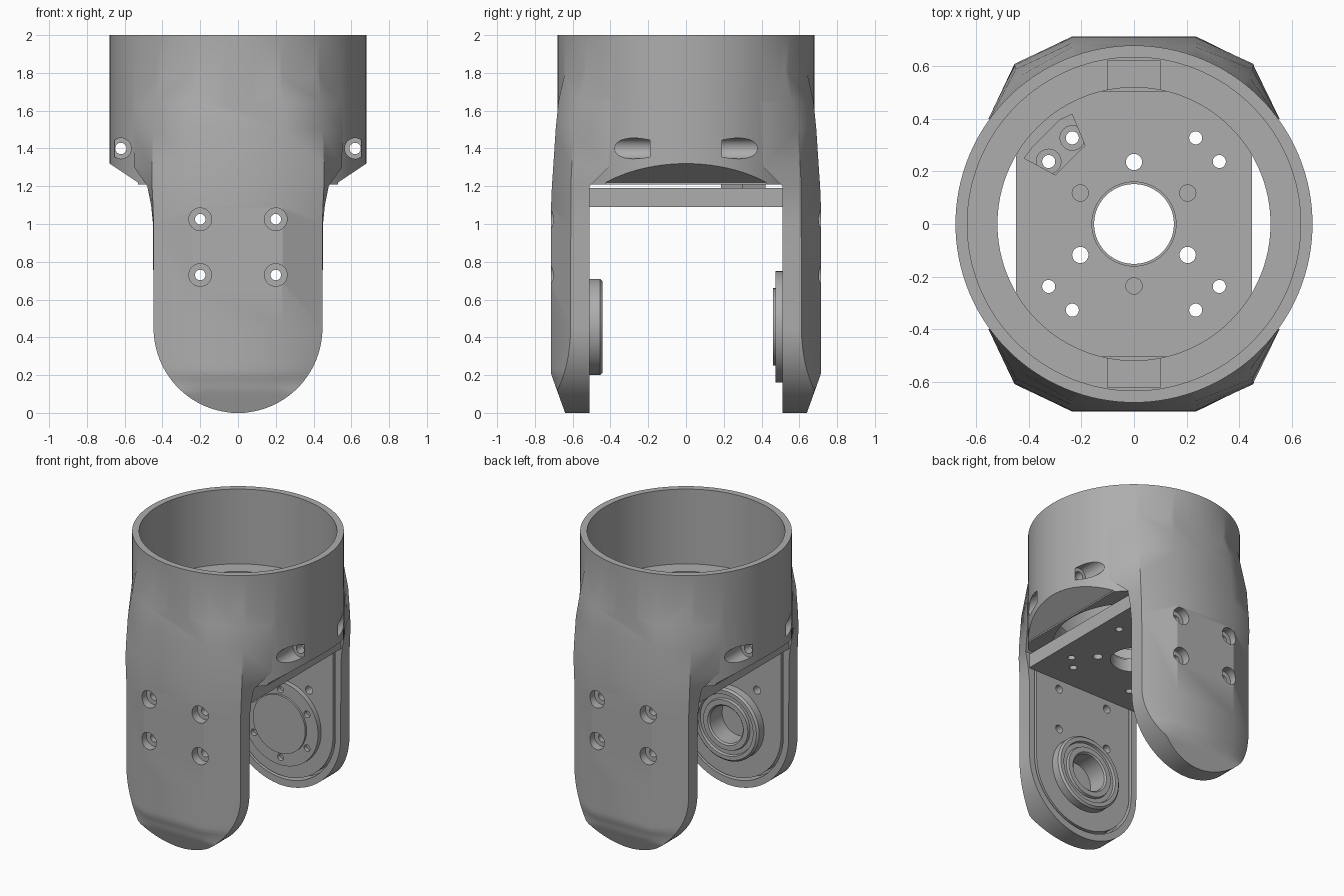
import bpy, bmesh, math
from mathutils import Vector

if "Cube" in bpy.data.objects:
    bpy.data.objects.remove(bpy.data.objects["Cube"])

grey = bpy.data.materials.new("cast_grey")
grey.diffuse_color = (0.42, 0.42, 0.42, 1)
grey.use_nodes = True
grey.node_tree.nodes["Principled BSDF"].inputs["Base Color"].default_value = grey.diffuse_color


def make(name, verts, faces):
    me = bpy.data.meshes.new(name)
    me.from_pydata(verts, [], faces)
    bm = bmesh.new()
    bm.from_mesh(me)
    bmesh.ops.recalc_face_normals(bm, faces=bm.faces)
    bm.to_mesh(me)
    bm.free()
    me.materials.append(grey)
    ob = bpy.data.objects.new(name, me)
    bpy.context.collection.objects.link(ob)
    return ob


def loft(name, rings, closed=False):
    """Skin equal-sized point rings; caps the ends unless closed on itself."""
    n, m = len(rings[0]), len(rings)
    verts = [p for r in rings for p in r]
    faces = [(i * n + j, i * n + (j + 1) % n, (i + 1) % m * n + (j + 1) % n, (i + 1) % m * n + j)
             for i in range(m if closed else m - 1) for j in range(n)]
    if not closed:
        faces += [tuple(range(n)), tuple(range((m - 1) * n, m * n))]
    return make(name, verts, faces)


def circle(cx, cy, r, n=32):
    return [(cx + r * math.cos(2 * math.pi * i / n), cy + r * math.sin(2 * math.pi * i / n)) for i in range(n)]


def prism(name, pts, axis, a, b):
    """Extrude a 2D outline: axis 'z' takes (x, y), axis 'y' takes (x, z)."""
    f = (lambda p, h: (p[0], p[1], h)) if axis == 'z' else (lambda p, h: (p[0], h, p[1]))
    return loft(name, [[f(p, h) for p in pts] for h in (a, b)])


def lathe(name, profile, cz, n=64):
    """Turn a closed (radius, y) profile around a y-axis at height cz."""
    rings = [[(r * math.cos(2 * math.pi * i / n), y, cz + r * math.sin(2 * math.pi * i / n))
              for r, y in profile] for i in range(n)]
    return loft(name, rings, True)


def boolean(ob, tools, op='DIFFERENCE'):
    bpy.context.view_layer.objects.active = ob
    for t in tools:
        m = ob.modifiers.new("bool", 'BOOLEAN')
        m.operation, m.object, m.solver = op, t, 'EXACT'
        bpy.ops.object.modifier_apply(modifier=m.name)
        bpy.data.objects.remove(t)


def stadium(w, top, cz=0.455, n=40):
    arc = [(w * math.cos(math.pi * (1 + i / n)), cz + w * math.sin(math.pi * (1 + i / n))) for i in range(n + 1)]
    return arc + [(w, top), (-w, top)]


CZ = 0.455                                                  # pivot height
SCREWS = [(sx * 0.2, z) for sx in (-1, 1) for z in (0.73, 1.025)]


def screw_cutters(r=0.028):
    return [prism("cut", circle(x, z, r), 'y', -1, 1) for x, z in SCREWS]


# Arms: half-round foot, faceted outer face, upper end fading into the tube
def arm(s):
    rows = []
    for i in range(25):
        t = math.radians(4 + 86 * i / 24)
        z, w = 0.45 - 0.45 * math.cos(t), 0.447 * math.sin(t)
        yf = min(0.715, 0.64 + 0.36 * z)
        rows.append((z, w, min(yf, 0.715 - 0.49 * max(0, w - 0.235)), min(0.235, w * 0.6), yf, w, 0.51))
    rows[0] = (0.0,) + rows[0][1:]
    rows += [(1.0, 0.447, 0.61, 0.235, 0.715, 0.45, 0.51),
             (1.1, 0.45, 0.61, 0.235, 0.714, 0.46, 0.51),
             (1.2, 0.455, 0.61, 0.235, 0.71, 0.48, 0.51),
             (1.3, 0.455, 0.605, 0.235, 0.703, 0.55, 0.41),
             (1.5, 0.45, 0.59, 0.235, 0.69, 0.555, 0.40),
             (1.65, 0.44, 0.56, 0.235, 0.675, 0.55, 0.40),
             (1.85, 0.42, 0.525, 0.22, 0.63, 0.52, 0.40)]
    rings = []
    for z, w, ye, f, yf, w2, y2 in rows:
        half = [(w2, y2), (w, ye), (f, yf)]
        pts = half + [(-x, y) for x, y in reversed(half)]
        rings.append([(x, s * y, z) for x, y in pts])
    return loft("arm", rings)


# Housing: tube and both arms in one casting
housing = prism("housing", circle(0, 0, 0.68, 128), 'z', 1.21, 2.0)
boolean(housing, [arm(-1), arm(1)], 'UNION')
cuts = [prism("cut", circle(0, 0, 0.52, 128), 'z', 1.205, 2.2),
        prism("cut", circle(0, 0, 0.635, 128), 'z', 1.47, 2.2)]
for s in (-1, 1):
    # sloped underside, cable notch and bracket pocket
    cuts.append(prism("cut", [(s * 0.53, 1.0), (s * 0.53, 1.22), (s * 0.8, 1.4), (s * 0.8, 1.0)], 'y', -1, 1))
    cuts.append(prism("cut", [(-0.1, s * 0.45), (0.1, s * 0.45), (0.1, s * 0.62), (-0.1, s * 0.62)], 'z', 1.3, 1.6))
    cuts.append(prism("cut", stadium(0.405, 1.2), 'y', s * 0.4, s * 0.59))
    # clamp screw bores
    cuts.append(prism("cut", circle(s * 0.62, 1.4, 0.03), 'y', -1, 1))
    for t in (-1, 1):
        cuts.append(prism("cut", circle(s * 0.62, 1.4, 0.055), 'y', t * 0.19, t))
    # counterbores of the arm screws
    cuts += [prism("cut", circle(x, z, 0.06), 'y', s * 0.655, s) for x, z in SCREWS]
boolean(housing, cuts + screw_cutters())

# Bracket: cross plate with its bolt pattern, and two legs set in the arms
plate = prism("bracket_plate", [(-0.45, -0.51), (0.45, -0.51), (0.45, 0.51), (-0.45, 0.51)], 'z', 1.09, 1.19)
bolts = [(sx * x, sy * y) for x, y in ((0.235, 0.328), (0.325, 0.238)) for sx in (-1, 1) for sy in (-1, 1)]
cuts = [prism("cut", circle(0, 0, 0.152, 64), 'z', 1, 1.3),
        prism("cut", circle(0, 0, 0.16, 64), 'z', 1.175, 1.3)]
cuts += [prism("cut", circle(x, y, 0.025, 20), 'z', 1, 1.3) for x, y in bolts]
for i in range(6):
    a = math.radians(90 + 60 * i)
    x, y = 0.236 * math.cos(a), 0.236 * math.sin(a)
    blind = i % 2 == 1
    cuts.append(prism("cut", circle(x, y, 0.031, 24), 'z', 1.12 if blind else 1, 1.3))
boolean(plate, cuts)

for s, side in ((-1, "front"), (1, "back")):
    leg = prism(side + "_bracket_leg", stadium(0.388, 1.19), 'y', s * 0.51, s * 0.592)
    cuts = screw_cutters()
    if s < 0:
        cuts.append(prism("cut", circle(0, CZ, 0.14, 64), 'y', -0.7, -0.4))
    boolean(leg, cuts)

# Bearing on the front leg
lathe("bearing", [(0.255, -0.52), (0.255, -0.455), (0.242, -0.442), (0.215, -0.442), (0.21, -0.46),
                  (0.18, -0.46), (0.175, -0.442), (0.14, -0.442), (0.13, -0.452), (0.13, -0.592),
                  (0.145, -0.592), (0.145, -0.52)], CZ)

# Drive disc on the back leg, with six bolt holes
disc = prism("drive_disc", circle(0, CZ, 0.295, 64), 'y', 0.475, 0.52)
boolean(disc, [prism("cut", circle(0.24 * math.cos(a), CZ + 0.24 * math.sin(a), 0.023, 20), 'y', 0.4, 0.505)
               for a in (math.radians(30 + 60 * i) for i in range(6))])
prism("drive_disc_face", circle(0, CZ, 0.205, 64), 'y', 0.46, 0.48)

# Clip block bolted on the plate
clip = prism("clip_block", [(-0.42, 0.25), (-0.30, 0.185), (-0.185, 0.30), (-0.235, 0.42),
                            (-0.28, 0.40), (-0.39, 0.29)], 'z', 1.19, 1.255)
cuts = []
for x, y in ((-0.325, 0.238), (-0.235, 0.328)):
    cuts += [prism("cut", circle(x, y, 0.025, 20), 'z', 1.1, 1.4),
             prism("cut", circle(x, y, 0.047, 24), 'z', 1.22, 1.4)]
boolean(clip, cuts)

# Smooth the round surfaces, keep machined edges sharp
bpy.ops.object.select_all(action='SELECT')
bpy.ops.object.shade_smooth_by_angle(angle=math.radians(32))
